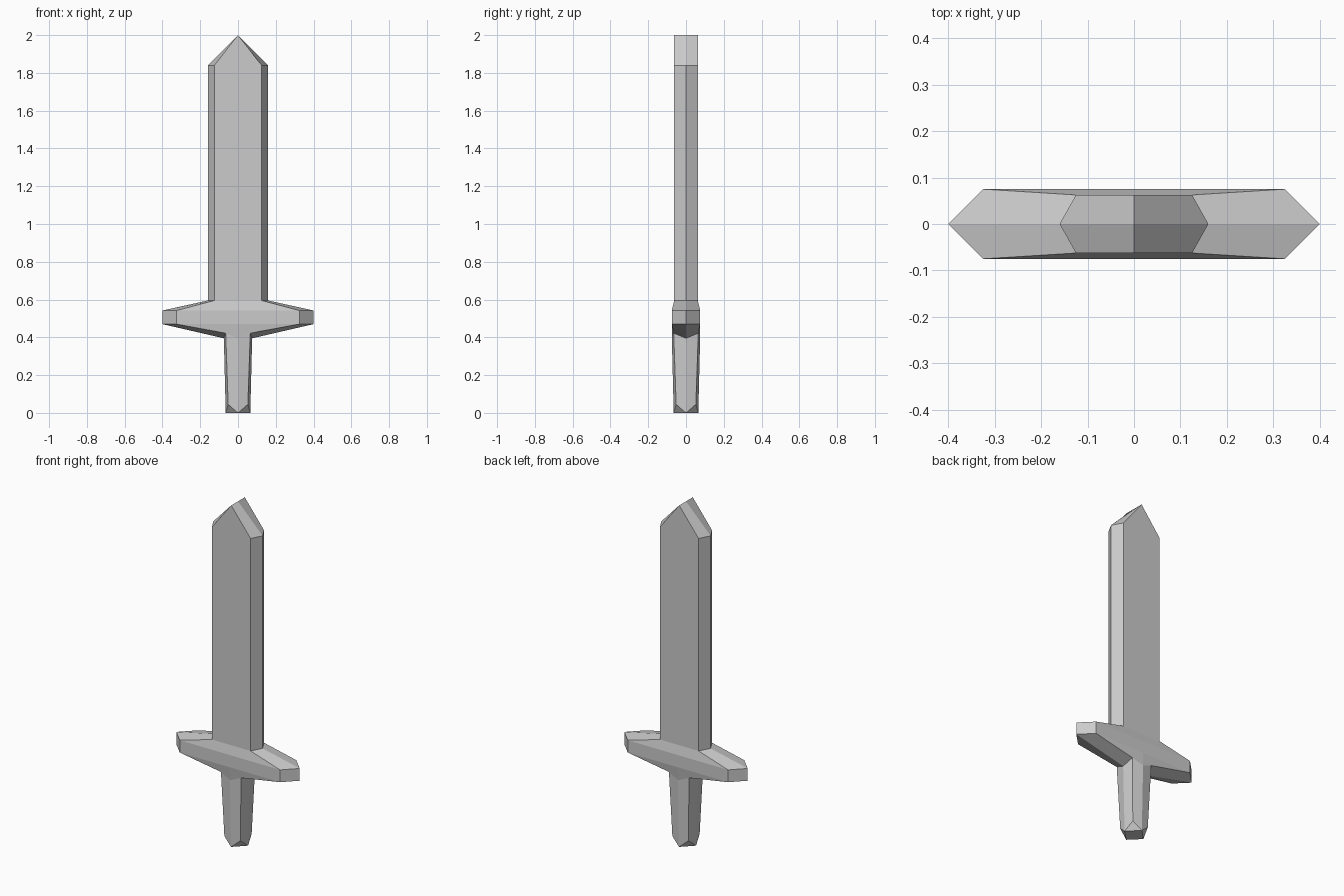
import bpy, bmesh

if "Cube" in bpy.data.objects:
    bpy.data.objects.remove(bpy.data.objects["Cube"])


def ring(bm, x, cx, cy, y, zx, zc=None, zy=None):
    """Eight-point section: side mids (even), corners (odd), front/back mids."""
    zc = zx if zc is None else zc
    zy = zx if zy is None else zy
    pts = [(x, 0, zx), (cx, cy, zc), (0, y, zy), (-cx, cy, zc),
           (-x, 0, zx), (-cx, -cy, zc), (0, -y, zy), (cx, -cy, zc)]
    return [bm.verts.new(p) for p in pts]


def loft(name, sections, pommel=False):
    """Skin the sections from bottom to top."""
    bm = bmesh.new()
    rings = [ring(bm, *s) for s in sections]
    for a, b in zip(rings, rings[1:]):
        for i in range(8):
            j = (i + 1) % 8
            bm.faces.new((a[i], a[j], b[j], b[i]))
    if pommel:
        r = rings[0]
        bm.faces.new((r[6], r[4], r[2], r[0]))
        for i in range(0, 8, 2):
            bm.faces.new((r[i], r[(i + 2) % 8], r[i + 1]))
    bmesh.ops.remove_doubles(bm, verts=bm.verts, dist=1e-4)
    bmesh.ops.recalc_face_normals(bm, faces=bm.faces)
    me = bpy.data.meshes.new(name)
    bm.to_mesh(me)
    bm.free()
    ob = bpy.data.objects.new(name, me)
    bpy.context.collection.objects.link(ob)
    return ob


# sections shared by neighbouring parts
grip_top = (0.075, 0.065, 0.065, 0.075, 0.395, 0.422, 0.395)
blade_base = (0.16, 0.125, 0.0625, 0.0625, 0.595)

# handle with corners cut off at the bottom
loft("handle", [(0.065, 0.052, 0.052, 0.065, 0.0, 0.045, 0.0), grip_top], pommel=True)

# crossguard tapering to its pointed ends
loft("crossguard", [grip_top,
                    (0.40, 0.325, 0.075, 0.075, 0.47),
                    (0.40, 0.325, 0.075, 0.075, 0.542),
                    blade_base])

# blade ending in a chisel ridge
loft("blade", [blade_base,
               (0.16, 0.125, 0.0625, 0.0625, 1.84),
               (0.0, 0.0, 0.0625, 0.0625, 2.0)])
